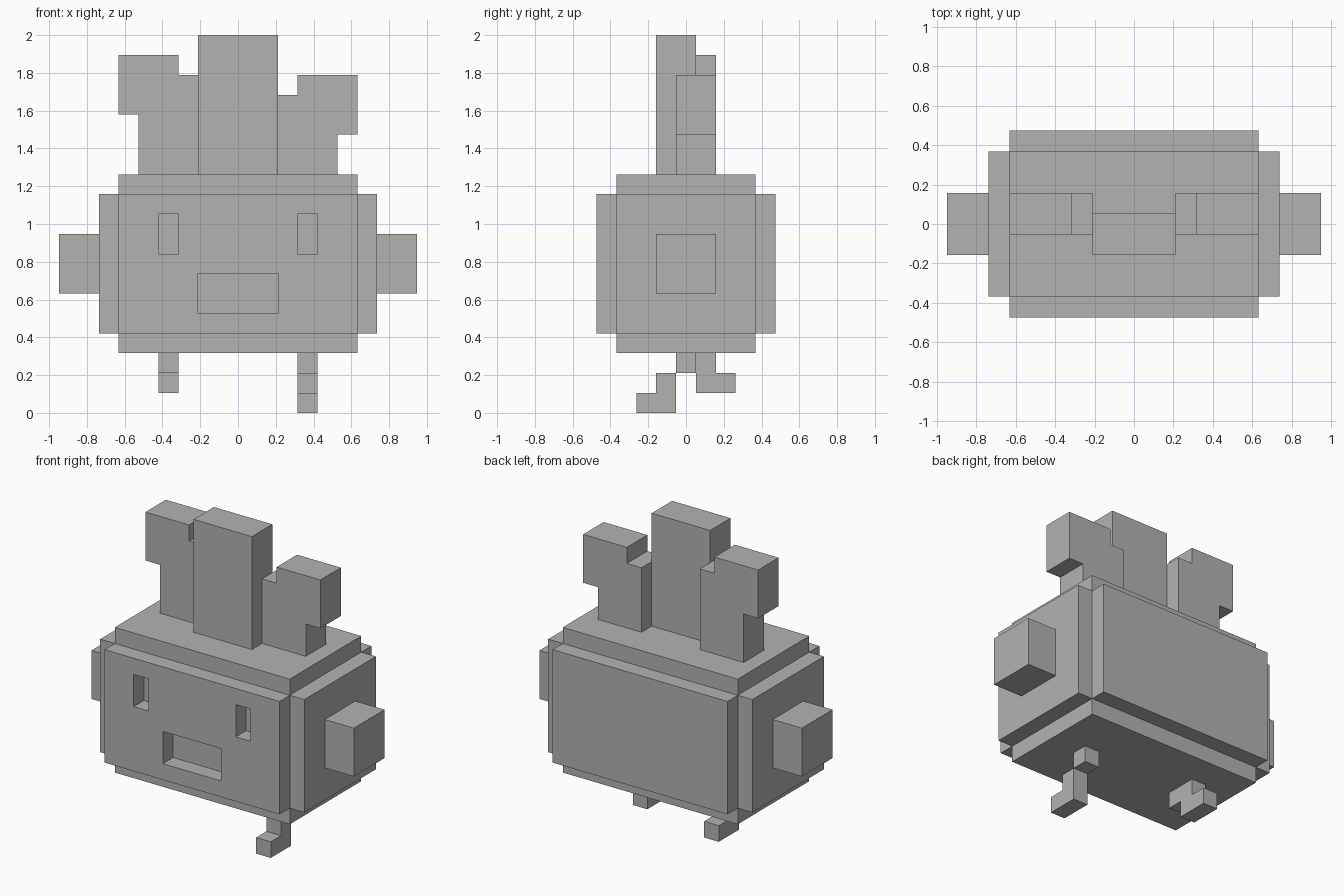
import bpy
import bmesh
from mathutils import Vector

cube = bpy.data.objects.get("Cube")
if cube:
    bpy.data.objects.remove(cube, do_unlink=True)

U = 2 / 19  # one block

grey = bpy.data.materials.new("plain grey")
grey.use_nodes = True
COLOUR = (0.45, 0.45, 0.45, 1)
grey.diffuse_color = COLOUR
for node in grey.node_tree.nodes:
    if node.type == 'BSDF_PRINCIPLED':
        node.inputs["Base Color"].default_value = COLOUR


def prism(name, outline, start, end, axis):
    """Extrude an outline, drawn in blocks, along the x or y axis."""
    def place(a, b, depth):
        return Vector((depth, a, b) if axis == 'x' else (a, depth, b)) * U
    bm = bmesh.new()
    face = bm.faces.new([bm.verts.new(place(a, b, start)) for a, b in outline])
    new = bmesh.ops.extrude_face_region(bm, geom=[face])["geom"]
    moved = [g for g in new if isinstance(g, bmesh.types.BMVert)]
    bmesh.ops.translate(bm, verts=moved, vec=place(0, 0, end - start))
    bmesh.ops.recalc_face_normals(bm, faces=bm.faces)
    mesh = bpy.data.meshes.new(name)
    bm.to_mesh(mesh)
    bm.free()
    mesh.materials.append(grey)
    obj = bpy.data.objects.new(name, mesh)
    bpy.context.collection.objects.link(obj)
    return obj


def box(name, x, y, z):
    outline = [(x[0], z[0]), (x[1], z[0]), (x[1], z[1]), (x[0], z[1])]
    return prism(name, outline, y[0], y[1], 'y')


# Body: core with a raised plate on each upright side
box("body_core", (-6, 6), (-3.5, 3.5), (3, 12))
box("back_plate", (-6, 6), (3.5, 4.5), (4, 11))
face_plate = box("face_plate", (-6, 6), (-4.5, -3.5), (4, 11))

# Sunken eyes and mouth, cut through the face plate
cutters = [
    box("left_eye_cutter", (3, 4), (-5, -3), (8, 10)),
    box("right_eye_cutter", (-4, -3), (-5, -3), (8, 10)),
    box("mouth_cutter", (-2, 2), (-5, -3), (5, 7)),
]
for cutter in cutters:
    cutter.hide_render = True
    mod = face_plate.modifiers.new(cutter.name, 'BOOLEAN')
    mod.operation = 'DIFFERENCE'
    mod.solver = 'EXACT'
    mod.object = cutter
depsgraph = bpy.context.evaluated_depsgraph_get()
cut_mesh = bpy.data.meshes.new_from_object(face_plate.evaluated_get(depsgraph))
face_plate.modifiers.clear()
face_plate.data = cut_mesh
for cutter in cutters:
    bpy.data.objects.remove(cutter, do_unlink=True)

# Side plates and stub arms
for side, s in (("left", 1), ("right", -1)):
    box(side + "_side_plate", sorted((6 * s, 7 * s)), (-3.5, 3.5), (4, 11))
    box(side + "_arm", sorted((7 * s, 9 * s)), (-1.5, 1.5), (6, 9))

# Tufts on top
box("middle_tuft", (-2, 2), (-1.5, 0.5), (12, 19))
for side, s, bend, top in (("left", 1, 14, 17), ("right", -1, 15, 18)):
    outline = [(2, 12), (5, 12), (5, bend), (6, bend),
               (6, top), (3, top), (3, top - 1), (2, top - 1)]
    prism(side + "_tuft", [(a * s, b) for a, b in outline], -0.5, 1.5, 'y')

# Legs in mid stride: left foot forward, right foot raised behind
box("left_thigh", (3, 4), (-0.5, 0.5), (2, 3))
prism("left_foot", [(-2.5, 0), (-0.5, 0), (-0.5, 2), (-1.5, 2), (-1.5, 1), (-2.5, 1)],
      3, 4, 'x')
prism("right_leg", [(-0.5, 3), (-0.5, 2), (0.5, 2), (0.5, 1),
                    (2.5, 1), (2.5, 2), (1.5, 2), (1.5, 3)], -4, -3, 'x')
